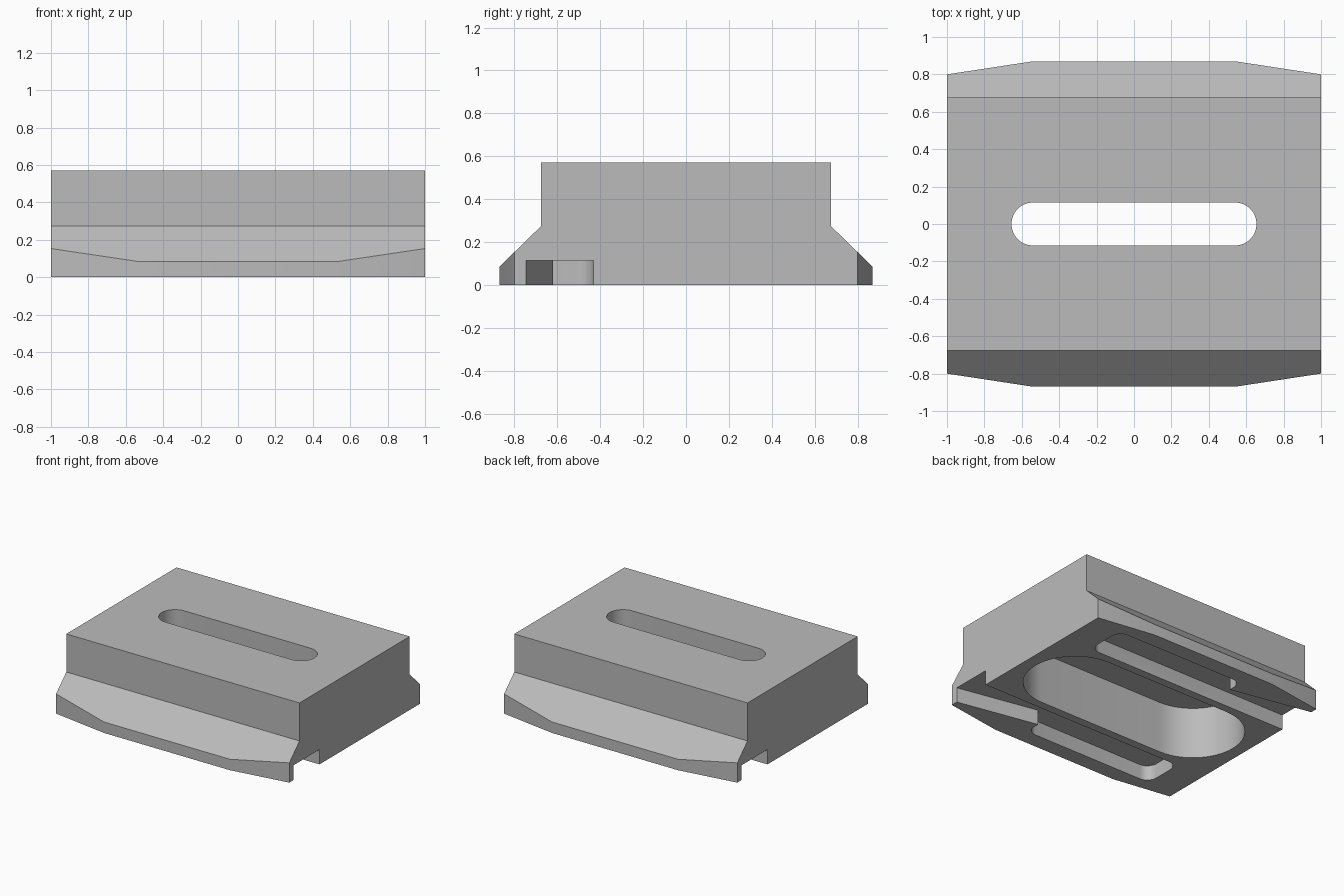
import bpy
import bmesh
from math import cos, sin, pi, radians

cube = bpy.data.objects.get("Cube")
if cube:
    bpy.data.objects.remove(cube, do_unlink=True)

HALF_X = 1.0        # half length of the block
BREAK_X = 0.54      # where the side rails start to taper, also the slot centres
HEIGHT = 0.57
GROOVE_Z = 0.115    # ceiling of the underside grooves
POCKET_Z = 0.40     # ceiling of the central pocket


def prism(name, ring, offset):
    """Close a ring of 3D points and extrude it by an offset."""
    bm = bmesh.new()
    face = bm.faces.new([bm.verts.new(p) for p in ring])
    new = bmesh.ops.extrude_face_region(bm, geom=[face])["geom"]
    moved = [v for v in new if isinstance(v, bmesh.types.BMVert)]
    bmesh.ops.translate(bm, verts=moved, vec=offset)
    bmesh.ops.recalc_face_normals(bm, faces=bm.faces[:])
    mesh = bpy.data.meshes.new(name)
    bm.to_mesh(mesh)
    bm.free()
    obj = bpy.data.objects.new(name, mesh)
    bpy.context.collection.objects.link(obj)
    return obj


def plan_prism(name, outline, low, high):
    return prism(name, [(x, y, low) for x, y in outline], (0, 0, high - low))


def arc(cx, cy, radius, start, sweep, steps):
    angles = [radians(start + sweep * i / steps) for i in range(steps + 1)]
    return [(cx + radius * cos(a), cy + radius * sin(a)) for a in angles]


def obround(half, radius):
    return arc(half, 0, radius, -90, 180, 24) + arc(-half, 0, radius, 90, 180, 24)


def combine(target, cutter, operation):
    """Apply a boolean and discard the cutter."""
    cutter.hide_render = True
    mod = target.modifiers.new("Cut", "BOOLEAN")
    mod.operation = operation
    mod.solver = "EXACT"
    mod.object = cutter
    bpy.context.view_layer.update()
    graph = bpy.context.evaluated_depsgraph_get()
    result = bpy.data.meshes.new_from_object(target.evaluated_get(graph))
    target.modifiers.clear()
    target.data = result
    bpy.data.objects.remove(cutter, do_unlink=True)


# Dovetail section run along the length
half_section = [(0.87, 0), (0.87, 0.085), (0.675, 0.275), (0.675, HEIGHT)]
section = half_section + [(-y, z) for y, z in reversed(half_section)]
block = prism("clamp_block", [(-HALF_X, y, z) for y, z in section], (2 * HALF_X, 0, 0))

# Rails taper towards both ends: extend the taper lines past the block
taper = (0.87 - 0.80) / (HALF_X - BREAK_X)
tip = 1.2
side = [(tip, 0.87 - taper * (tip - BREAK_X)), (BREAK_X, 0.87)]
side += [(-x, y) for x, y in reversed(side)]
plan = side + [(-x, -y) for x, y in side]
combine(block, plan_prism("taper_trim", plan, -0.5, 1), "INTERSECT")

# Central pocket below and the slot through the top
combine(block, plan_prism("pocket_cutter", obround(BREAK_X, 0.365), -0.2, POCKET_Z), "DIFFERENCE")
combine(block, plan_prism("slot_cutter", obround(BREAK_X, 0.115), 0.2, 1), "DIFFERENCE")

# Two underside grooves with rounded corners, each open at one end
r = 0.08
inner, outer, end, neck = -0.43, -0.745, -0.76, 0.358
groove = [(1.1, outer - 0.02), (1.1, inner)]
groove += arc(end + r, inner - r, r, 90, 90, 8)
groove += arc(end + r, outer + r, r, 180, 90, 8)
groove += arc(neck - r, outer + r, r, 270, 90, 8)
groove += [(neck, -0.62)]
for turn in (1, -1):
    outline = [(turn * x, turn * y) for x, y in groove]
    combine(block, plan_prism("groove_cutter", outline, -0.2, GROOVE_Z), "DIFFERENCE")

# One plain grey material
grey = bpy.data.materials.new("plain_grey")
grey.use_nodes = True
colour = (0.5, 0.5, 0.5, 1)
grey.diffuse_color = colour
grey.node_tree.nodes["Principled BSDF"].inputs["Base Color"].default_value = colour
block.data.materials.clear()
block.data.materials.append(grey)

# Smooth the rounded walls, keep the edges crisp
bpy.ops.object.select_all(action="DESELECT")
block.select_set(True)
bpy.context.view_layer.objects.active = block
bpy.ops.object.shade_smooth_by_angle(angle=radians(20))
